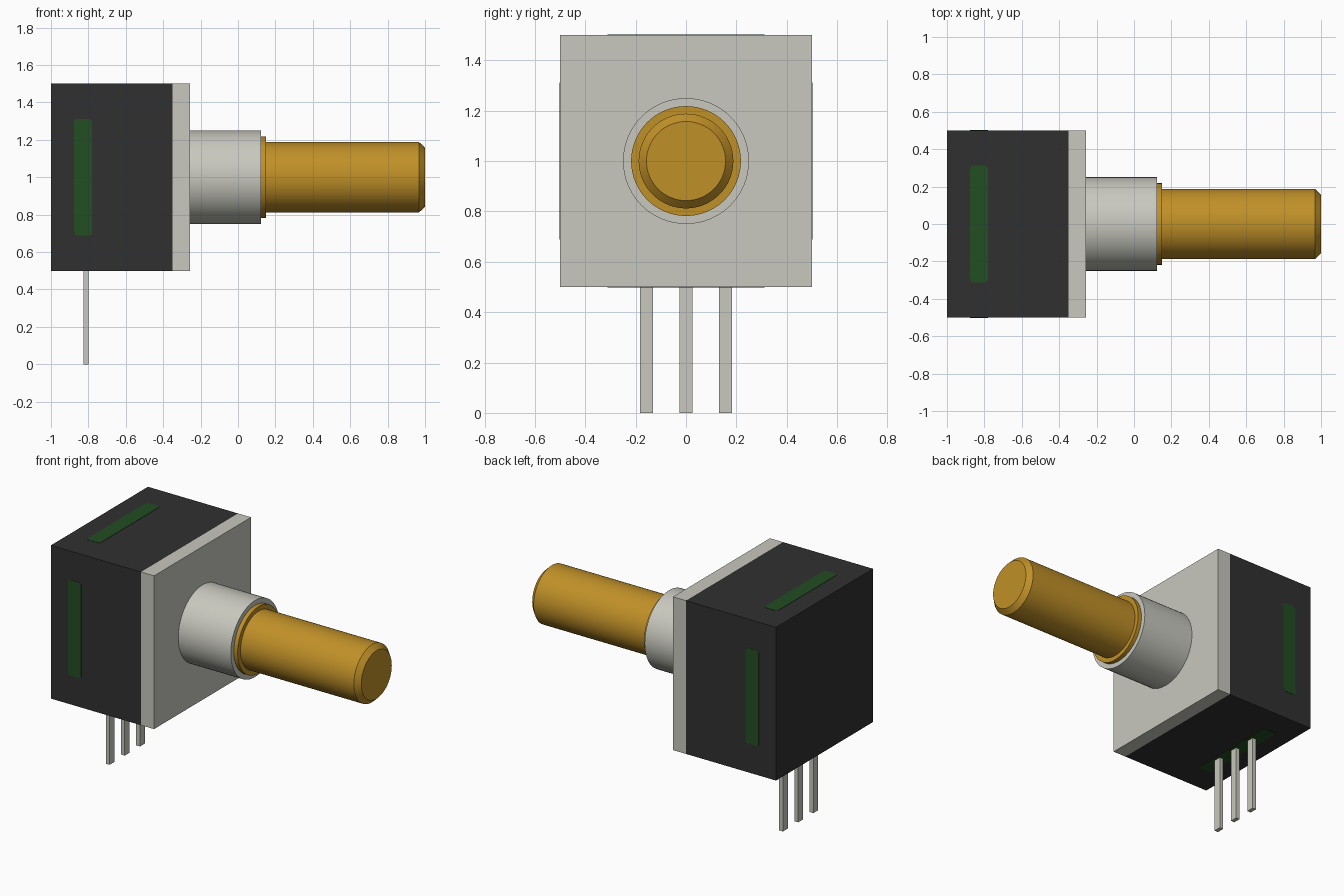
import bpy, bmesh, math
from mathutils import Matrix, Vector

cube = bpy.data.objects.get("Cube")
if cube:
    bpy.data.objects.remove(cube, do_unlink=True)


def material(name, rgb):
    m = bpy.data.materials.new(name)
    m.use_nodes = True
    m.diffuse_color = (*rgb, 1)
    m.node_tree.nodes["Principled BSDF"].inputs["Base Color"].default_value = (*rgb, 1)
    return m


BLACK = material("black plastic", (0.030, 0.030, 0.030))
GREEN = material("dark green", (0.016, 0.074, 0.016))
METAL = material("pale metal", (0.58, 0.58, 0.52))
BRASS = material("brass", (0.53, 0.28, 0.021))
AXIS_Z = 1.0  # height of the shaft axis


def finish(bm, name, mat):
    bmesh.ops.recalc_face_normals(bm, faces=bm.faces)
    mesh = bpy.data.meshes.new(name)
    bm.to_mesh(mesh)
    bm.free()
    mesh.materials.append(mat)
    ob = bpy.data.objects.new(name, mesh)
    bpy.context.collection.objects.link(ob)
    return ob


def box(name, lo, hi, mat):
    lo, hi = Vector(lo), Vector(hi)
    bm = bmesh.new()
    bmesh.ops.create_cube(bm, size=1, matrix=Matrix.Translation((lo + hi) / 2)
                          @ Matrix.Diagonal((*(hi - lo), 1)))
    return finish(bm, name, mat)


def lathe(name, profile, mat, steps=64):
    """Spin (x, radius) points around the shaft axis."""
    bm = bmesh.new()
    verts = [bm.verts.new((x, 0, AXIS_Z + r)) for x, r in profile]
    edges = [bm.edges.new(pair) for pair in zip(verts, verts[1:])]
    bmesh.ops.spin(bm, geom=verts + edges, cent=(0, 0, AXIS_Z), axis=(1, 0, 0),
                   angle=math.tau, steps=steps)
    bmesh.ops.remove_doubles(bm, verts=bm.verts, dist=1e-5)
    ob = finish(bm, name, mat)
    bpy.ops.object.select_all(action='DESELECT')
    ob.select_set(True)
    bpy.context.view_layer.objects.active = ob
    bpy.ops.object.shade_smooth_by_angle(angle=math.radians(30))
    return ob


def side_strip(name, angle):
    """Thin rounded strip on one side of the housing, turned about the axis."""
    bm = bmesh.new()
    bmesh.ops.create_cube(bm, size=1, matrix=Matrix.Translation((-0.828, 0, 0.5))
                          @ Matrix.Diagonal((0.096, 0.625, 0.004, 1)))
    corners = [e for e in bm.edges if abs(e.verts[0].co.z - e.verts[1].co.z) > 0.001]
    bmesh.ops.bevel(bm, geom=corners, offset=0.02, segments=4, profile=0.5,
                    affect='EDGES')
    bm.transform(Matrix.Translation((0, 0, AXIS_Z)) @ Matrix.Rotation(angle, 4, 'X'))
    return finish(bm, name, GREEN)


# Housing and front plate
box("housing", (-1, -0.5, 0.5), (-0.35, 0.5, 1.5), BLACK)
box("mounting_plate", (-0.35, -0.5, 0.5), (-0.256, 0.5, 1.5), METAL)

# Green strips on the four sides
for i, side in enumerate(("top", "front", "bottom", "back")):
    side_strip(f"{side}_strip", i * math.pi / 2)

# Bushing, then the stepped shaft with a chamfered tip
lathe("bushing", [(-0.26, 0), (-0.26, 0.25), (0.123, 0.25), (0.123, 0)], METAL)
lathe("shaft", [(0.1, 0), (0.1, 0.218), (0.15, 0.218), (0.15, 0.188),
                (0.968, 0.188), (1, 0.157), (1, 0)], BRASS)

# Three terminal pins
for name, y in (("front_pin", -0.157), ("middle_pin", 0), ("back_pin", 0.157)):
    box(name, (-0.827, y - 0.025, 0), (-0.8, y + 0.025, 0.51), METAL)
